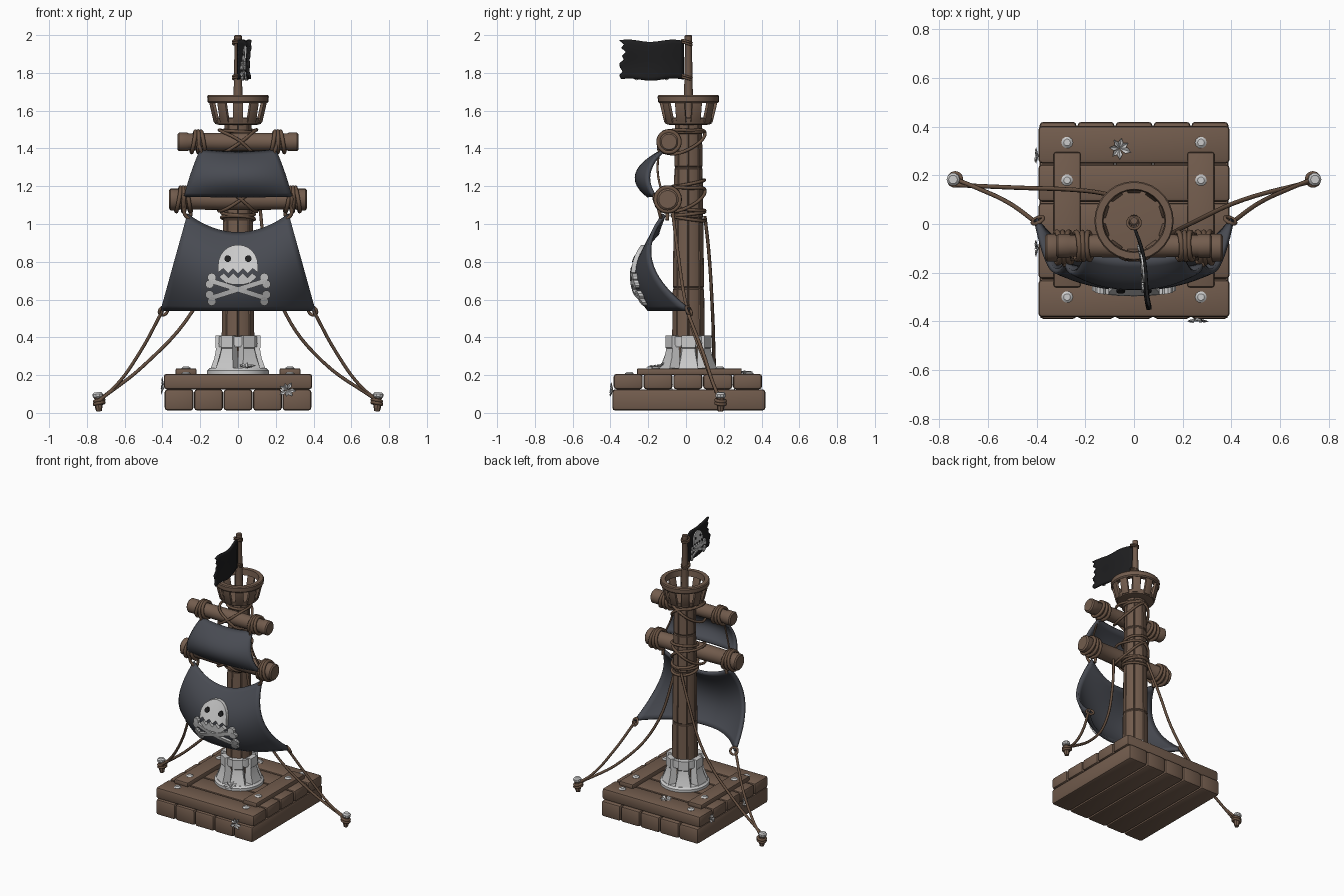
import bpy, bmesh, random
from math import sin, cos, pi, radians
from mathutils import Vector, Matrix

if "Cube" in bpy.data.objects:
    bpy.data.objects.remove(bpy.data.objects["Cube"])

random.seed(4)
CY = 0.013  # mast axis y

def mat(name, c):
    m = bpy.data.materials.new(name)
    m.diffuse_color = (*c, 1)
    m.use_nodes = True
    m.node_tree.nodes["Principled BSDF"].inputs["Base Color"].default_value = m.diffuse_color
    return m

WOOD = mat("wood", (0.17, 0.108, 0.075))
ROPE = mat("rope", (0.14, 0.085, 0.055))
CLOTH = mat("sailcloth", (0.065, 0.07, 0.085))
BLACK = mat("flagcloth", (0.013, 0.013, 0.014))

def link(name, me, m=None, smooth=35):
    o = bpy.data.objects.new(name, me)
    bpy.context.collection.objects.link(o)
    if m:
        me.materials.append(m)
    if smooth:
        bpy.ops.object.select_all(action='DESELECT')
        o.select_set(True)
        bpy.context.view_layer.objects.active = o
        bpy.ops.object.shade_smooth_by_angle(angle=radians(smooth))
    return o

def from_bm(name, bm, m=None, smooth=35):
    bmesh.ops.recalc_face_normals(bm, faces=bm.faces)
    me = bpy.data.meshes.new(name)
    bm.to_mesh(me)
    bm.free()
    return link(name, me, m, smooth)

def box(name, lo, hi, m=None, bev=0.012):
    bm = bmesh.new()
    lo, hi = Vector(lo), Vector(hi)
    bmesh.ops.create_cube(bm, size=1, matrix=Matrix.Translation((lo + hi) / 2) @ Matrix.Diagonal((*(hi - lo), 1)))
    bmesh.ops.bevel(bm, geom=bm.edges[:], offset=bev, segments=2, affect='EDGES', profile=0.5)
    return from_bm(name, bm, m)

def lathe(name, prof, n=24, m=None, mtx=Matrix.Translation((0, CY, 0)), closed=False, angs=None):
    """Revolve (r, z) points; angs gives optional (angle, radius factor) pairs."""
    bm = bmesh.new()
    angs = angs or [(2 * pi * i / n, 1) for i in range(n)]
    rows = [[bm.verts.new(mtx @ Vector((r * f * cos(a), r * f * sin(a), z))) for a, f in angs] for r, z in prof]
    n = len(angs)
    for k in range(len(rows) if closed else len(rows) - 1):
        p, q = rows[k], rows[(k + 1) % len(rows)]
        for i in range(n):
            bm.faces.new((p[i], p[(i + 1) % n], q[(i + 1) % n], q[i]))
    if not closed:
        bm.faces.new(rows[0])
        bm.faces.new(rows[-1])
    return from_bm(name, bm, m)

def rope(name, pts, r=0.009, cyclic=False):
    cu = bpy.data.curves.new(name, 'CURVE')
    cu.dimensions, cu.bevel_depth, cu.bevel_resolution, cu.resolution_u = '3D', r, 2, 6
    cu.use_fill_caps = True
    sp = cu.splines.new('BEZIER')
    sp.bezier_points.add(len(pts) - 1)
    for b, p in zip(sp.bezier_points, pts):
        b.co = p
        b.handle_left_type = b.handle_right_type = 'AUTO'
    sp.use_cyclic_u = cyclic
    tmp = bpy.data.objects.new("tmp", cu)
    bpy.context.collection.objects.link(tmp)
    me = bpy.data.meshes.new_from_object(tmp.evaluated_get(bpy.context.evaluated_depsgraph_get()))
    bpy.data.objects.remove(tmp)
    me.materials.clear()
    return link(name, me, ROPE, 60)

def ring(name, c, axis, R, r=0.01):
    q = Vector(axis).to_track_quat('Z', 'Y')
    return rope(name, [Vector(c) + q @ Vector((R * cos(i * pi / 4), R * sin(i * pi / 4), 0)) for i in range(8)], r, True)

def grid(name, fn, nu, nv, m, thick):
    bm = bmesh.new()
    g = [[bm.verts.new(fn(i / nu, j / nv)) for i in range(nu + 1)] for j in range(nv + 1)]
    for j in range(nv):
        for i in range(nu):
            bm.faces.new((g[j][i], g[j][i + 1], g[j + 1][i + 1], g[j + 1][i]))
    o = from_bm(name, bm, m, 40)
    s = o.modifiers.new("thickness", 'SOLIDIFY')
    s.thickness, s.offset = thick, 0
    return o

def plates(name, outlines, mp, depth, m=None):
    """Raised flat shapes wrapped on a surface by mp(a, b, height)."""
    bm = bmesh.new()
    for pts in outlines:
        f = [bm.verts.new(mp(a, b, depth)) for a, b in pts]
        k = [bm.verts.new(mp(a, b, -0.004)) for a, b in pts]
        top = bm.faces.new(f)
        for i in range(len(f)):
            j = (i + 1) % len(f)
            bm.faces.new((f[i], f[j], k[j], k[i]))
        bmesh.ops.triangulate(bm, faces=[top])
    return from_bm(name, bm, m, 30)

def disc(x, z, r, n=10):
    return [(x + r * cos(2 * pi * i / n), z + r * sin(2 * pi * i / n)) for i in range(n)]

def emblem(name, mp, k, depth):
    """Skull over crossed bones, centred on the skull, scaled by k."""
    dome = [(0.1 * cos(t), 0.1 * sin(t)) for t in [pi * i / 12 for i in range(13)]]
    teeth = [(-0.1, -0.04), (-0.075, -0.02), (-0.05, -0.045), (-0.025, -0.02), (0, -0.045),
             (0.025, -0.02), (0.05, -0.045), (0.075, -0.02), (0.1, -0.04)]
    jaw = [(x * 0.95, z - 0.022) for x, z in teeth] + [(0.065, -0.09), (0.03, -0.1), (-0.03, -0.1), (-0.065, -0.09)]
    out = [dome + teeth, jaw]
    for s in (-1, 1):
        bar = [(-0.14 + 0.035 * i, 0.013) for i in range(9)] + [(0.14 - 0.035 * i, -0.013) for i in range(9)]
        for o in [bar] + [disc(e * 0.145, h * 0.018, 0.022) for e in (-1, 1) for h in (-1, 1)]:
            out.append([(x * 0.95 - s * 0.3 * z, s * 0.3 * x + z * 0.95 - 0.125) for x, z in o])
    plates(name, [[(x * k, z * k) for x, z in o] for o in out], mp, depth)
    plates(name + "_eyes", [disc(s * 0.052 * k, 0.03 * k, 0.017 * k) for s in (-1, 1)], mp, depth + 0.002, BLACK)

# base: two crossed plank layers, cleats and bolts
for i in range(5):
    x, y = -0.39 + 0.156 * i, -0.385 + 0.158 * i
    box("lower_plank", (x + 0.002, -0.39, 0.012), (x + 0.154, 0.42, 0.125), WOOD, 0.016)
    box("upper_plank", (-0.393, y + 0.002, 0.125), (0.393, y + 0.156, 0.207), WOOD, 0.016)
for s in (-1, 1):
    box("cleat", (s * 0.275 - 0.055, -0.26, 0.2), (s * 0.275 + 0.055, 0.295, 0.236), WOOD, 0.008)
    for y, z in ((0.335, 0.205), (0.18, 0.234), (-0.3, 0.205), (-0.16, 0.234)):
        lathe("bolt", [(0.024, z - 0.004), (0.024, z + 0.004), (0.014, z + 0.012)], 10, None,
              Matrix.Translation((s * 0.275, y, 0)))

# mast: eight staves with grooves and cross joints
prof = [(0.09, 0.2)]
for z in (0.66, 1.03, 1.3):
    r = 0.09 - 0.017 * (z - 0.2) / 1.3
    prof += [(r, z - 0.008), (r * 0.95, z - 0.003), (r * 0.95, z + 0.003), (r, z + 0.008)]
prof += [(0.072, 1.54)]
staves = [(pi / 4 * i + d, f) for i in range(8) for d, f in ((0, 0.92), (0.05, 0.99), (pi / 8, 1.0), (pi / 4 - 0.05, 0.99))]
lathe("mast", prof, m=WOOD, angs=staves)

# metal mast foot
lathe("foot_flange", [(0.155, 0.2), (0.163, 0.207), (0.163, 0.225), (0.15, 0.237), (0.08, 0.237)], 28)
lathe("foot_collar", [(0.08, 0.35), (0.108, 0.35), (0.108, 0.405), (0.08, 0.405)], 24, closed=True)
for i in range(6):
    M = Matrix.Translation((0, CY, 0)) @ Matrix.Rotation(i * pi / 3, 4, 'Z')
    bm = bmesh.new()
    side = [(0.08, 0.235), (0.145, 0.235), (0.125, 0.29), (0.116, 0.34), (0.12, 0.345), (0.12, 0.41), (0.08, 0.41)]
    hw = [0.05, 0.052, 0.04, 0.033, 0.036, 0.036, 0.034]
    L, R = ([bm.verts.new(M @ Vector((r, s * w, z))) for (r, z), w in zip(side, hw)] for s in (-1, 1))
    bm.faces.new(L)
    bm.faces.new(R)
    for a in range(7):
        b = (a + 1) % 7
        bm.faces.new((L[a], L[b], R[b], R[a]))
    from_bm("foot_leg", bm)

# crow's nest and flag pole
lathe("nest_floor", [(0.1, 1.525), (0.122, 1.53), (0.128, 1.56), (0.1, 1.563)], 24, WOOD)
lathe("nest_rim", [(0.125, 1.64), (0.155, 1.64), (0.162, 1.648), (0.163, 1.675), (0.158, 1.682), (0.13, 1.682)], 28, WOOD, closed=True)
for i in range(10):
    M = Matrix.Translation((0, CY, 0)) @ Matrix.Rotation((i + 0.5) * pi / 5, 4, 'Z')
    o = box("nest_slat", (-0.009, -0.027, -0.062), (0.009, 0.027, 0.062), WOOD, 0.004)
    o.matrix_world = M @ Matrix.Translation((0.133, 0, 1.598)) @ Matrix.Rotation(0.24, 4, 'Y')
lathe("flag_pole", [(0.026, 1.54), (0.018, 1.97), (0.02, 1.975), (0.02, 1.995), (0.014, 2.0)], 12, WOOD)

# flag with ragged fly edge
def flag_pt(s, z):
    return Vector((0.075 * s + 0.012 * sin(5 * s) + 0.006 * sin(z * 30) * s, -0.012 - 0.34 * s, z))
jag = [1, 0.93, 0.97, 0.9, 0.96, 0.93, 1.0, 0.99, 0.95, 1.0, 0.97]
grid("flag", lambda u, v: flag_pt(u * jag[round(v * 10)], 1.97 - 0.205 * v + 0.006 * sin(u * 9)), 14, 10, BLACK, 0.012)
emblem("flag_emblem", lambda a, b, d: flag_pt(0.5 + a / 0.34, 1.885 + b) + Vector((-0.006 - d, 0, 0)), 0.6, 0.008)
for z in (1.77, 1.955):
    for d in (0, 0.012):
        ring("flag_tie", (0, CY - 0.008, z + d), (0, 0.3, 1), 0.026, 0.006)

# yards with rope coils
for nm, z, y, h, r, coils in (("upper_yard", 1.435, -0.09, 0.32, 0.048, (0.185, 0.21, 0.235)),
                              ("lower_yard", 1.13, -0.097, 0.365, 0.056, (0.265, 0.29, 0.315))):
    half = [(r * 0.85, h), (r * 1.03, h - 0.008), (r * 1.03, h - 0.05), (r * 0.93, h - 0.06), (r, 0.1)]
    M = Matrix.Translation((0, y, z)) @ Matrix.Rotation(pi / 2, 4, 'Y')
    lathe(nm, half + [(a, -b) for a, b in reversed(half)], 18, WOOD, M)
    for s in (-1, 1):
        for i, x in enumerate(coils):
            ring("yard_coil", (s * x, y, z), (1, 0.05, s * 0.18 * (i - 1)), r + 0.008, 0.011)
        # crossed lashing from yard to mast
        rope("yard_lashing", [(-s * 0.085, y, z + 0.055), (0, y - r - 0.008, z + 0.012 * s), (s * 0.085, y - 0.01, z - 0.06),
                              (s * 0.085, CY + 0.02, z - 0.03), (0, CY + 0.087, z + 0.05), (-s * 0.085, CY + 0.01, z + 0.06)], 0.009, True)
for z, t in ((1.49, 0), (1.215, 0.2), (1.08, -0.1), (1.055, 0.1), (1.03, -0.15)):
    ring("mast_band", (0, CY, z), (0.05, -t, 1), 0.086 if z < 1.3 else 0.08, 0.009)

# sails
def quad(p, v):
    return p[0] * (1 - v) * (1 - 2 * v) + 4 * p[1] * v * (1 - v) + p[2] * v * (2 * v - 1)

def sail_fn(ztop, rise, zbot, w, yc, ye):
    def fn(u, v):
        u = 2 * u - 1
        k = abs(u) ** 2.3
        z = (ztop + rise * u * u) * (1 - v) + zbot * v
        return Vector((u * quad(w, v), quad(yc, v) * (1 - k) + quad(ye, v) * k, z))
    return fn

main = sail_fn(0.95, 0.1, 0.545, (0.27, 0.335, 0.405), (-0.15, -0.262, -0.195), (-0.115, -0.185, 0.02))
top = sail_fn(1.378, 0.012, 1.148, (0.2, 0.245, 0.285), (-0.14, -0.26, -0.2), (-0.12, -0.195, -0.165))
grid("main_sail", main, 24, 18, CLOTH, 0.02)
grid("top_sail", top, 20, 12, CLOTH, 0.018)

def on_sail(x, z, d):
    u = v = 0.5
    for _ in range(12):
        p = main(u, v)
        v += (p.z - z) / 0.42
        u += (x - p.x) / 0.67
    return main(u, v) + Vector((0, -0.01 - d, 0))
emblem("sail_emblem", lambda a, b, d: on_sail(a, b + 0.785, d), 1.05, 0.024)

# rigging and ground stakes
for s in (-1, 1):
    ring("sail_corner_loop", (s * 0.395, 0.015, 0.54), (0.4 * s, 0.8, 0.4), 0.024, 0.008)
    rope("sheet_rope", [(s * 0.4, 0.005, 0.54), (s * 0.52, 0.09, 0.32), (s * 0.65, 0.15, 0.14), (s * 0.735, 0.185, 0.07)])
    rope("main_sail_tie", [(s * 0.255, -0.13, 1.02), (s * 0.285, -0.14, 1.06), (s * 0.275, -0.155, 1.12)], 0.01)
    rope("main_sail_tie", [(s * 0.255, -0.1, 1.02), (s * 0.25, -0.1, 1.06), (s * 0.245, -0.12, 1.1)], 0.01)
    rope("top_sail_tie", [(s * 0.19, -0.13, 1.37), (s * 0.2, -0.145, 1.4), (s * 0.21, -0.14, 1.44)], 0.009)
    rope("top_sail_sheet", [(s * 0.28, -0.165, 1.16), (s * 0.285, -0.168, 1.13), (s * 0.28, -0.13, 1.07)], 0.009)
    rope("top_sail_brace", [(s * 0.19, -0.14, 1.41), (s * 0.22, -0.15, 1.28), (s * 0.26, -0.13, 1.17)], 0.006)
    M = Matrix.Translation((s * 0.735, 0.183, 0)) @ Matrix.Rotation(s * 0.08, 4, 'Y')
    lathe("stake", [(0.014, 0.008), (0.02, 0.03), (0.02, 0.085)], 8, WOOD, M)
    lathe("stake_cap", [(0.022, 0.08), (0.027, 0.086), (0.027, 0.1), (0.018, 0.11)], 10, None, M)
    for z in (0.05, 0.065):
        ring("stake_knot", (s * 0.735, 0.183, z), (0.2 * s, 0.1, 1), 0.025, 0.009)
rope("right_stay", [(0.73, 0.175, 0.07), (0.45, 0.1, 0.27), (0.25, 0.01, 0.53), (0.14, -0.05, 0.9), (0.115, -0.075, 1.1)])
rope("left_stay", [(-0.73, 0.16, 0.07), (-0.5, 0.15, 0.25), (-0.24, 0.14, 0.54), (-0.1, 0.12, 0.86), (-0.03, 0.1, 1.04)])

# leaf tufts growing on the base
for loc, nrm, k in (((-0.06, 0.31, 0.205), (0, 0, 1), 1), ((0.26, -0.385, 0.12), (0, -1, 0.1), 0.9), ((0.05, -0.15, 0.236), (0, -0.2, 1), 1.1),
                    ((-0.392, -0.1, 0.13), (-1, 0, 0.1), 0.8), ((-0.392, 0.28, 0.15), (-1, 0, 0.1), 0.8)):
    bm = bmesh.new()
    q = Vector(nrm).to_track_quat('Z', 'Y')
    for i in range(7):
        a = i * 2 * pi / 7 + random.uniform(-0.2, 0.2)
        l = random.uniform(0.04, 0.055) * k
        rot = Matrix.Rotation(a, 3, 'Z')
        v = [bm.verts.new(Vector(loc) + q @ (rot @ Vector(p))) for p in
             ((0, 0, 0), (l * 0.55, -l * 0.25, l * 0.4), (l, 0, l * 0.3), (l * 0.55, l * 0.25, l * 0.4), (l * 0.5, 0, l * 0.2))]
        for t in ((0, 1, 4), (1, 2, 4), (2, 3, 4), (3, 0, 4), (0, 3, 2, 1)):
            bm.faces.new([v[j] for j in t])
    from_bm("leaf_tuft", bm, None, 0)
